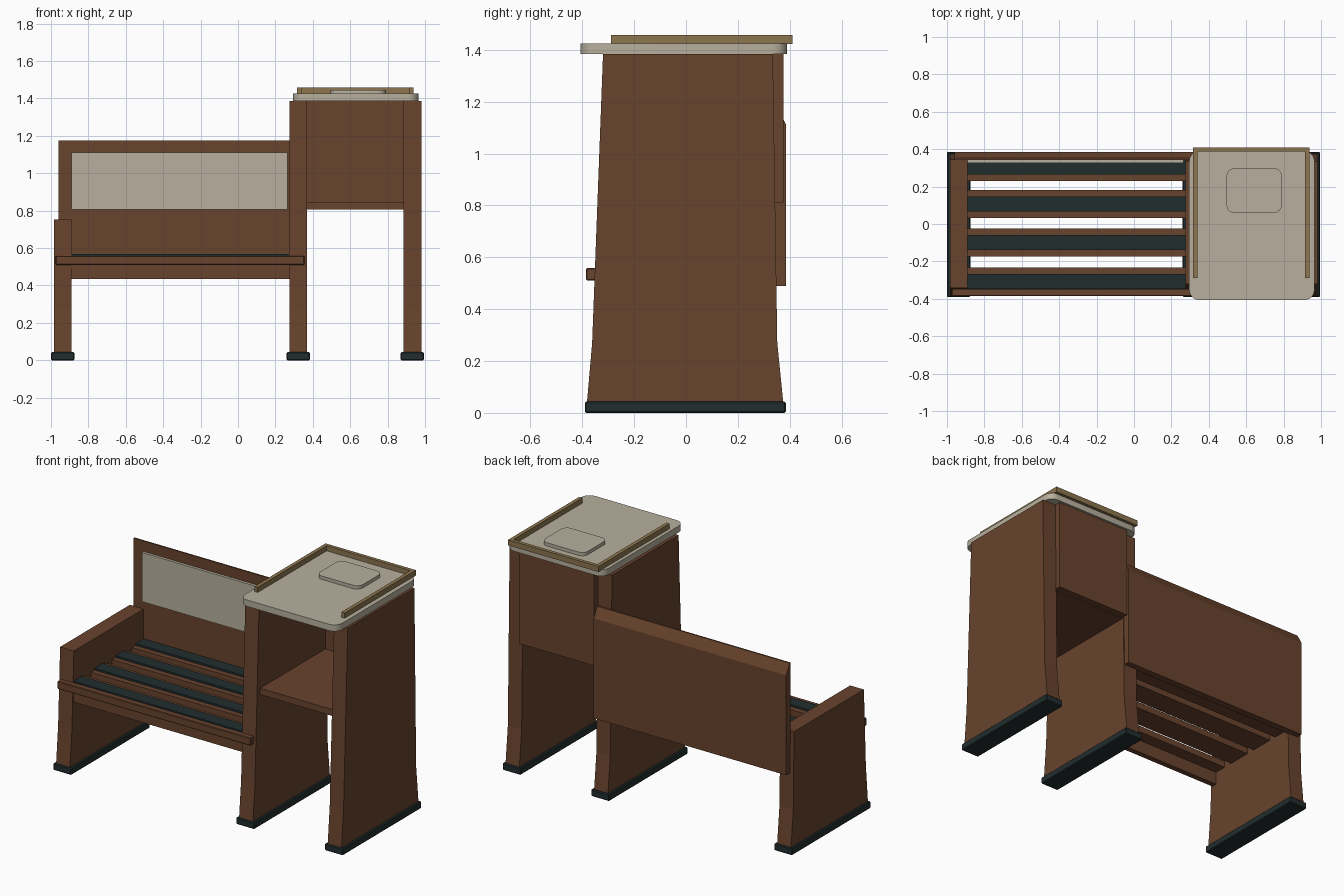
import bpy, bmesh, math

if "Cube" in bpy.data.objects:
    bpy.data.objects.remove(bpy.data.objects["Cube"])


def material(name, rgb):
    m = bpy.data.materials.new(name)
    m.diffuse_color = (*rgb, 1)
    m.use_nodes = True
    m.node_tree.nodes["Principled BSDF"].inputs["Base Color"].default_value = m.diffuse_color
    return m


WOOD = material("brown wood", (0.138, 0.056, 0.026))
CREAM = material("cream laminate", (0.479, 0.434, 0.342))
RUBBER = material("dark rubber", (0.016, 0.027, 0.028))
BRASS = material("dull brass", (0.262, 0.181, 0.080))


def prism(name, points, axis, lo, hi, mat, bevel=0):
    """Extrude a flat outline along x (points are y, z) or z (points are x, y)."""
    bm = bmesh.new()
    place = (lambda p, t: (t, *p)) if axis == "x" else (lambda p, t: (*p, t))
    a = [bm.verts.new(place(p, lo)) for p in points]
    b = [bm.verts.new(place(p, hi)) for p in points]
    bm.faces.new(a)
    bm.faces.new(b[::-1])
    for i in range(len(a)):
        j = (i + 1) % len(a)
        bm.faces.new((a[j], a[i], b[i], b[j]))
    bmesh.ops.recalc_face_normals(bm, faces=bm.faces)
    me = bpy.data.meshes.new(name)
    bm.to_mesh(me)
    bm.free()
    me.materials.append(mat)
    ob = bpy.data.objects.new(name, me)
    bpy.context.collection.objects.link(ob)
    if bevel:
        mod = ob.modifiers.new("bevel", "BEVEL")
        mod.width = bevel
        mod.segments = 1
    return ob


def box(name, x, y, z, mat, bevel=0):
    pts = [(x[0], y[0]), (x[1], y[0]), (x[1], y[1]), (x[0], y[1])]
    return prism(name, pts, "z", z[0], z[1], mat, bevel)


def rounded_plate(name, x, y, z, r, mat):
    pts = []
    corners = [(x[1] - r, y[1] - r), (x[0] + r, y[1] - r),
               (x[0] + r, y[0] + r), (x[1] - r, y[0] + r)]
    for k, (cx, cy) in enumerate(corners):
        for i in range(7):
            t = math.radians(90 * k + 15 * i)
            pts.append((cx + r * math.cos(t), cy + r * math.sin(t)))
    ob = prism(name, pts, "z", z[0], z[1], mat)
    bpy.context.view_layer.objects.active = ob
    ob.select_set(True)
    bpy.ops.object.shade_smooth_by_angle(angle=math.radians(30))
    ob.select_set(False)


def side_panel(name, x, top):
    """Flared upright that tapers towards its top, with a foot below."""
    t = (top - 0.27) / (1.385 - 0.27)
    front, back = -0.36 + 0.04 * t, 0.352 - 0.017 * t
    prism(name, [(-0.382, 0.04), (0.375, 0.04), (0.352, 0.27),
                 (back, top), (front, top), (-0.362, 0.27)], "x", x, x + 0.095, WOOD)
    box(name + "_foot", (x - 0.015, x + 0.11), (-0.39, 0.385), (0, 0.043), RUBBER, 0.005)


# Uprights
side_panel("arm_panel", -0.985, 0.752)
side_panel("middle_panel", 0.275, 1.385)
side_panel("outer_panel", 0.885, 1.385)

# Seat slats with dark grip strips
for i, y in enumerate((-0.307, -0.098, 0.108, 0.305)):
    box(f"seat_slat_{i}", (-0.89, 0.275), (y - 0.075, min(y + 0.075, 0.345)), (0.515, 0.555), WOOD)
    box(f"grip_strip_{i}", (-0.89, 0.275), (y - 0.041, y + 0.04), (0.555, 0.567), RUBBER)

# Front of the bench
box("seat_front_rail", (-0.975, 0.355), (-0.385, -0.345), (0.51, 0.558), WOOD, 0.004)
box("seat_apron", (-0.89, 0.275), (-0.345, -0.31), (0.435, 0.515), WOOD)

# Backrest with a chamfered rear top edge, and its panel
prism("backrest", [(0.342, 0.49), (0.386, 0.49), (0.386, 1.112), (0.352, 1.175), (0.342, 1.175)],
      "x", -0.96, 0.365, WOOD)
box("backrest_inlay", (-0.89, 0.265), (0.325, 0.343), (0.805, 1.11), CREAM)

# Cabinet below the table
box("cabinet_shelf", (0.37, 0.885), (-0.31, 0.335), (0.805, 0.845), WOOD)
box("cabinet_back", (0.37, 0.885), (0.33, 0.376), (0.812, 1.385), WOOD)

# Table top, raised pad and edge rails
rounded_plate("table_top", (0.295, 0.965), (-0.407, 0.39), (1.385, 1.425), 0.055, CREAM)
rounded_plate("raised_pad", (0.495, 0.79), (0.06, 0.297), (1.425, 1.446), 0.04, CREAM)
for side, x in (("left", 0.316), ("right", 0.915)):
    box(f"table_rail_{side}", (x, x + 0.023), (-0.29, 0.39), (1.425, 1.457), BRASS)
box("table_rail_back", (0.316, 0.938), (0.388, 0.41), (1.423, 1.457), BRASS)
